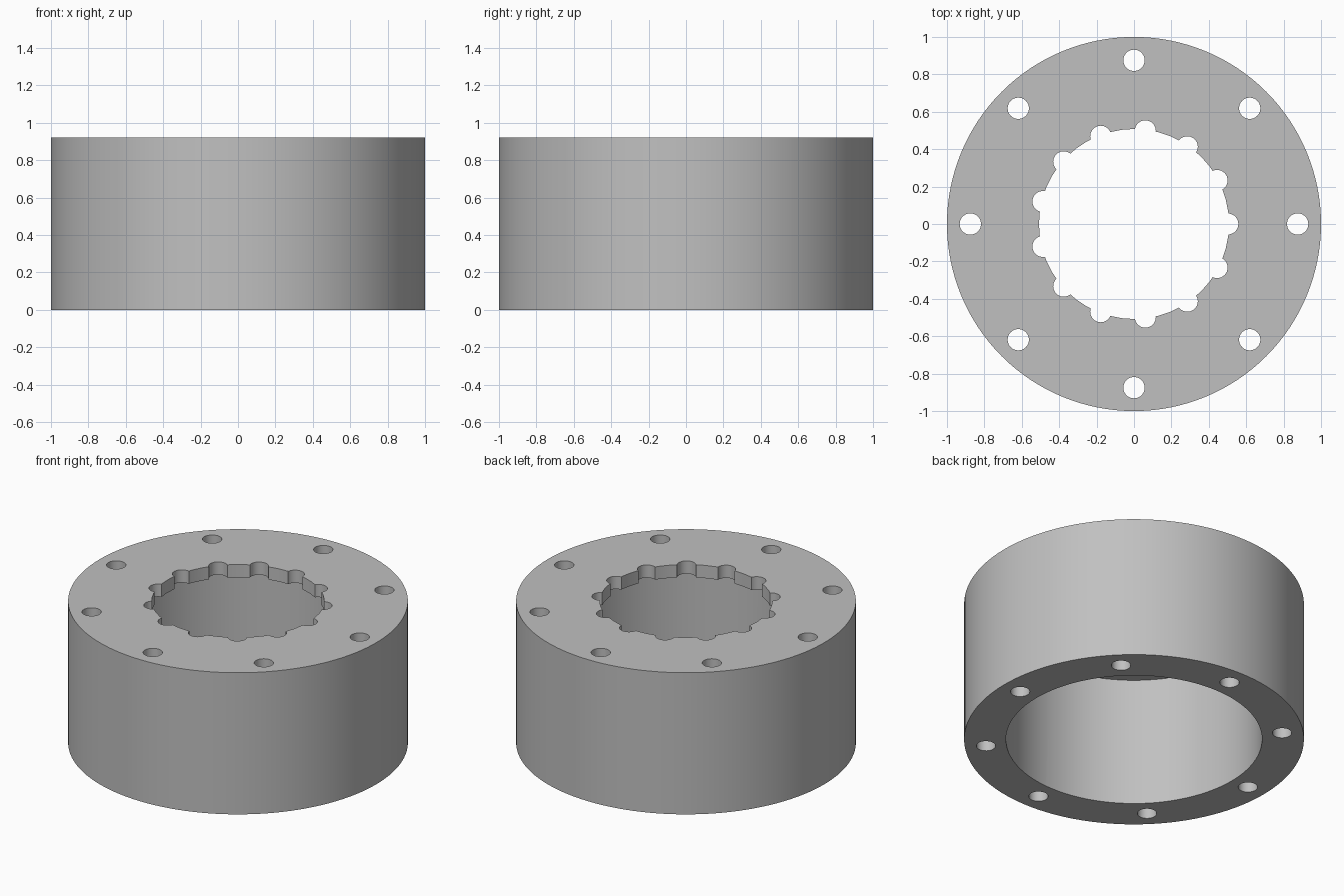
import bpy, math

if "Cube" in bpy.data.objects:
    bpy.data.objects.remove(bpy.data.objects["Cube"])

HEIGHT, FLANGE = 0.92, 0.083

steel = bpy.data.materials.new("grey_metal")
steel.diffuse_color = (0.53, 0.53, 0.53, 1)
steel.use_nodes = True
steel.node_tree.nodes["Principled BSDF"].inputs["Base Color"].default_value = steel.diffuse_color


def cylinder(name, radius, z0, z1, sides, x=0.0, y=0.0):
    bpy.ops.mesh.primitive_cylinder_add(vertices=sides, radius=radius, depth=z1 - z0,
                                        location=(x, y, (z0 + z1) / 2))
    ob = bpy.context.object
    ob.name = name
    return ob


def ring_of(name, count, ring_radius, radius, z0, z1):
    """Small cylinders spaced evenly round the axis."""
    out = []
    for i in range(count):
        a = 2 * math.pi * i / count
        out.append(cylinder(name, radius, z0, z1, 32,
                            ring_radius * math.cos(a), ring_radius * math.sin(a)))
    return out


# Thick round housing
housing = cylinder("ring_housing", 1.0, 0, HEIGHT, 128)
housing.data.materials.append(steel)

# Wide bore from below, narrow bore through the top flange
cutters = [cylinder("wide_bore", 0.754, -0.2, HEIGHT - FLANGE, 96),
           cylinder("flange_bore", 0.508, 0.4, HEIGHT + 0.2, 48)]
# Round notches in the flange bore and bolt holes through the wall
cutters += ring_of("notch", 13, 0.502, 0.056, 0.45, HEIGHT + 0.15)
cutters += ring_of("bolt_hole", 8, 0.875, 0.057, -0.1, HEIGHT + 0.1)

for cutter in cutters:
    mod = housing.modifiers.new(cutter.name, 'BOOLEAN')
    mod.operation = 'DIFFERENCE'
    mod.solver = 'EXACT'
    mod.object = cutter

# Bake the cuts, then drop the cutters
bpy.ops.object.select_all(action='DESELECT')
housing.select_set(True)
bpy.context.view_layer.objects.active = housing
for mod in list(housing.modifiers):
    bpy.ops.object.modifier_apply(modifier=mod.name)
for cutter in cutters:
    bpy.data.objects.remove(cutter, do_unlink=True)

bpy.ops.object.shade_smooth_by_angle(angle=math.radians(30))
